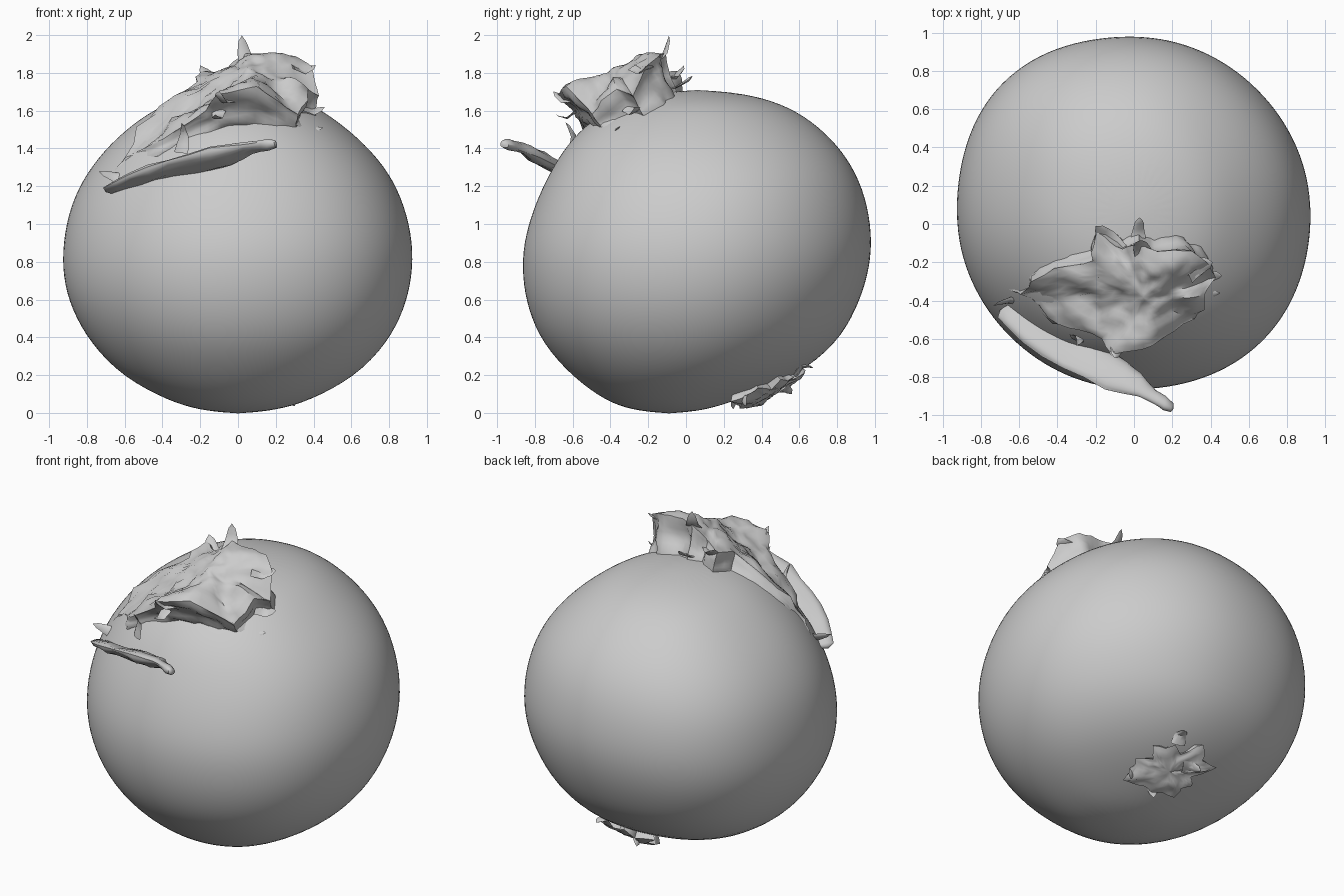
import bpy, bmesh, math, random
from mathutils import Vector as V, noise

if "Cube" in bpy.data.objects:
    bpy.data.objects.remove(bpy.data.objects["Cube"])

random.seed(4)
CENTRE = V((0, 0.05, 0.85))
RADII = V((0.92, 0.92, 0.86))


def shell(p, level=0.97):
    """Slide a point along its ray from the body centre to the body surface."""
    q = V(p) - CENTRE
    n = V((q.x / RADII.x, q.y / RADII.y, q.z / RADII.z)).length
    return CENTRE + q * (level / n)


def loft(name, rings, start, end, cuts=0, rough=0.0, subsurf=0):
    """Skin closed rings, closed by a fan to a point at both ends."""
    bm = bmesh.new()
    vr = [[bm.verts.new(p) for p in r] for r in rings]
    n = len(vr[0])
    for a, b in zip(vr, vr[1:]):
        for i in range(n):
            j = (i + 1) % n
            bm.faces.new((a[i], a[j], b[j], b[i]))
    for ring, tip in ((vr[0], start), (vr[-1], end)):
        t = bm.verts.new(tip)
        for i in range(n):
            bm.faces.new((ring[i], ring[(i + 1) % n], t))
    bmesh.ops.recalc_face_normals(bm, faces=bm.faces)
    if cuts:
        bmesh.ops.subdivide_edges(bm, edges=bm.edges[:], cuts=cuts, use_grid_fill=True)
    if rough:
        bm.normal_update()
        for v, d in [(v, v.normal * (noise.noise(v.co * 7) + 0.5 * noise.noise(v.co * 17))) for v in bm.verts]:
            v.co += d * rough
    me = bpy.data.meshes.new(name)
    bm.to_mesh(me)
    bm.free()
    ob = bpy.data.objects.new(name, me)
    bpy.context.collection.objects.link(ob)
    if subsurf:
        m = ob.modifiers.new("smooth", 'SUBSURF')
        m.levels = m.render_levels = subsurf
    bpy.context.view_layer.objects.active = ob
    ob.select_set(True)
    bpy.ops.object.shade_smooth_by_angle(angle=math.radians(50))
    ob.select_set(False)
    return ob


# Fruit body: height, left, right, front and back extents of each ring
profile = [
    (0.015, -.20, .20, -.28, .10), (0.06, -.36, .37, -.42, .25), (0.19, -.61, .62, -.60, .58),
    (0.37, -.78, .79, -.76, .80), (0.55, -.88, .88, -.835, .90), (0.72, -.925, .92, -.865, .96),
    (0.90, -.925, .925, -.86, .985), (1.10, -.885, .88, -.80, .96), (1.27, -.80, .80, -.72, .90),
    (1.42, -.68, .675, -.63, .80), (1.55, -.53, .52, -.50, .66), (1.64, -.38, .38, -.35, .50),
    (1.69, -.20, .21, -.18, .31)]
rings = []
for z, xl, xr, yf, yb in profile:
    cx, cy, ring = (xl + xr) / 2, (yf + yb) / 2, []
    # diagonal bulge of the back left, front left, front right and back right
    quads = (-0.01 - 0.04 * max(0, 1 - z / 0.7), 0.05, -0.01, 0.03)
    for i in range(32):
        a = math.tau * i / 32
        f = 1.008 + quads[i // 8] * math.sin(2 * a) ** 2
        ring.append((cx + math.cos(a) * (xr - xl) / 2 * f, cy + math.sin(a) * (yb - yf) / 2 * f, z))
    rings.append(ring)
loft("fruit_body", rings, (0, -0.09, -0.005), (0, 0.06, 1.712), subsurf=2)

# Torn stem crown: jagged rim, steep wall, base sunk in the body
rim = [V(p) for p in (
    (-.60, -.37, 1.36), (-.42, -.23, 1.63), (-.23, -.19, 1.77), (-.19, -.05, 1.80),
    (-.06, -.13, 1.82), (.03, -.10, 1.91), (.12, -.15, 1.89), (.30, -.14, 1.89),
    (.38, -.21, 1.83), (.43, -.28, 1.68), (.38, -.37, 1.72), (.32, -.50, 1.58),
    (.10, -.64, 1.73), (-.10, -.66, 1.68), (-.17, -.60, 1.60), (-.40, -.53, 1.45))]
top = V((.05, -.38, 1.82))
axis = V((.0, -.36, 1.6))
base = [shell(axis + (p - axis) * 1.18, 0.97) for p in rim]
waist = [b.lerp(r, 0.5).lerp(axis, 0.03) for b, r in zip(base, rim)]
inner = [r.lerp(top, 0.35) + V((0, -.01, .015)) for r in rim]
inner2 = [(inner[i - 1] + inner[i] + inner[(i + 1) % 16]).lerp(top * 3, 0.5) / 3 for i in range(16)]
loft("stem_crown", [base, waist, rim, inner, inner2], shell(axis, 0.8), top, cuts=3, rough=0.035)


def shard(name, root, tip, width, thick=0.02):
    """Small bent, tapered scrap of dried skin."""
    root, tip = V(root), V(tip)
    d = (tip - root).normalized()
    out = (root - CENTRE).normalized()
    s = d.cross(out)
    s = s.normalized() if s.length > 0.2 else d.orthogonal().normalized()
    t = d.cross(s)
    rs = []
    for f, w in ((0, 1), (0.5, 0.75), (0.85, 0.4)):
        c = root.lerp(tip, f) + t * 0.03 * math.sin(f * math.pi)
        rs.append([c + s * math.cos(a) * width * w / 2 + t * math.sin(a) * thick * w / 2
                   for a in (k * math.tau / 6 for k in range(6))])
    return loft(name, rs, root, tip, cuts=1, rough=0.008)


# Scraps standing off the crown
for i, (r, t, w) in enumerate((
        ((.06, -.18, 1.84), (.02, -.09, 2.0), .11), ((-.08, -.15, 1.76), (-.2, -.01, 1.84), .12),
        ((.02, -.16, 1.72), (.03, .03, 1.78), .10), ((.28, -.25, 1.84), (.41, -.2, 1.84), .14),
        ((.34, -.3, 1.62), (.46, -.27, 1.62), .10), ((.3, -.42, 1.55), (.45, -.36, 1.51), .09),
        ((-.05, -.58, 1.66), (-.1, -.7, 1.70), .10), ((-.1, -.58, 1.6), (-.12, -.69, 1.58), .08),
        ((-.3, -.6, 1.38), (-.3, -.64, 1.54), .08), ((-.55, -.42, 1.24), (-.74, -.43, 1.28), .08))):
    shard("crown_scrap_%d" % i, r, t, w)

# Curled sepal lying across the front: raised outer edge, rooted inner edge, thickness
sections = [
    ((-.72, -.49, 1.19), (-.63, -.40, 1.17), .04), ((-.58, -.62, 1.26), (-.50, -.48, 1.20), .06),
    ((-.38, -.76, 1.34), (-.33, -.58, 1.25), .07), ((-.15, -.86, 1.40), (-.11, -.67, 1.30), .08),
    ((.02, -.91, 1.425), (.04, -.77, 1.35), .07), ((.12, -.95, 1.435), (.12, -.86, 1.38), .05),
    ((.19, -.975, 1.435), (.21, -.94, 1.41), .035)]
along = V((.93, -.5, .26)).normalized()
rings = []
for o, n, th in sections:
    o, n = V(o), V(n)
    side = (n - o) / 2
    up = side.cross(along).normalized() * th / 2
    rings.append([(o + n) / 2 + side * math.cos(a) + up * math.sin(a)
                  for a in (k * math.tau / 12 for k in range(12))])
loft("curled_sepal", rings, (-.70, -.45, 1.17), (.205, -.965, 1.425), cuts=1, rough=0.02)

# Ragged blossom scar beneath the back
mid = V((.10, .44, .105))
nrm = V((.15, .48, -.86)).normalized()
u = V((1, 0, 0)).cross(nrm).normalized()
w = nrm.cross(u)
star = []
for i in range(18):
    a = math.tau * i / 18
    r = (0.24 if i % 2 else 0.17) * random.uniform(0.65, 1.15)
    star.append(u * math.cos(a) * r + w * math.sin(a) * r * 1.15)
low = [mid - nrm * .06 + p * 0.8 for p in star]
edge = [mid + p + nrm * (0.02 - 0.7 * p.length_squared) for p in star]
for p in edge:
    p.z = max(p.z, 0.015)
lip = [mid + p * 0.6 + nrm * 0.012 for p in star]
loft("blossom_scar", [low, edge, lip], mid - nrm * .08, mid + nrm * .01, cuts=2, rough=0.03)
for i, (r, t) in enumerate((((.1, .3, .07), (.06, .25, .02)), ((.25, .35, .1), (.3, .32, .035)),
                            ((.15, .58, .2), (.17, .67, .24)), ((.05, .5, .12), (-.04, .56, .1)))):
    shard("scar_scrap_%d" % i, r, t, 0.09)
